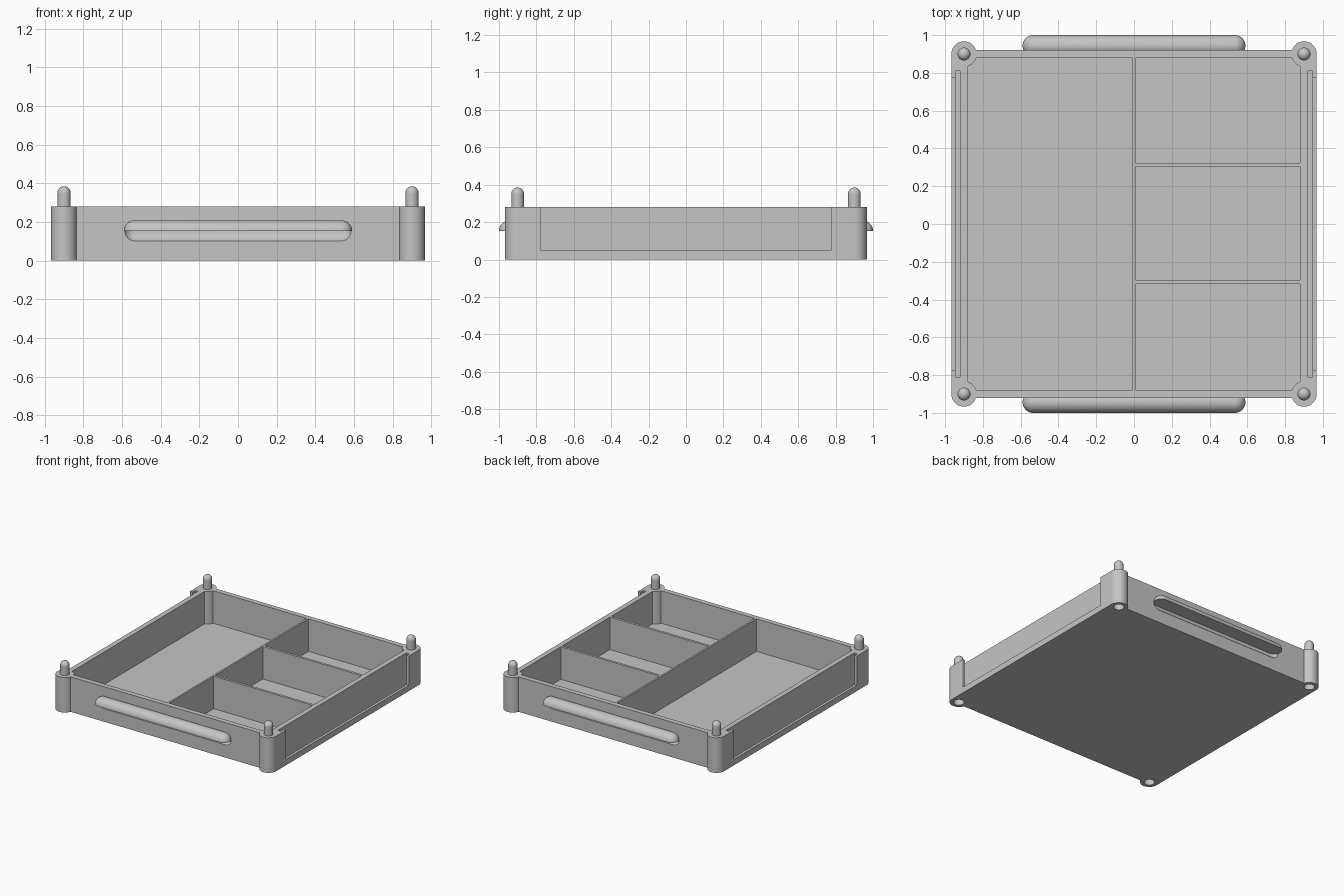
import bpy, bmesh, math
from mathutils import Matrix, Vector

if "Cube" in bpy.data.objects:
    bpy.data.objects.remove(bpy.data.objects["Cube"], do_unlink=True)

HEIGHT, FLOOR = 0.28, 0.02
POST, POST_R = 0.9, 0.067
PIN_R = 0.034
GRIP_Z, GRIP_R, GRIP_Y, GRIP_X = 0.153, 0.056, 0.944, 0.59
FACE_Y = 0.92
CORNERS = [(1, 1), (-1, 1), (-1, -1), (1, -1)]

grey = bpy.data.materials.new("plain grey plastic")
grey.use_nodes = True
grey.diffuse_color = (0.56, 0.56, 0.56, 1)
grey.node_tree.nodes["Principled BSDF"].inputs["Base Color"].default_value = grey.diffuse_color


def make(name, bm):
    bmesh.ops.recalc_face_normals(bm, faces=bm.faces)
    mesh = bpy.data.meshes.new(name)
    bm.to_mesh(mesh)
    bm.free()
    mesh.materials.append(grey)
    obj = bpy.data.objects.new(name, mesh)
    bpy.context.collection.objects.link(obj)
    return obj


def select(obj):
    bpy.ops.object.select_all(action='DESELECT')
    obj.select_set(True)
    bpy.context.view_layer.objects.active = obj


def smooth(obj):
    select(obj)
    bpy.ops.object.shade_smooth_by_angle(angle=math.radians(35))


def cut(target, cutter):
    mod = target.modifiers.new("cut", 'BOOLEAN')
    mod.operation, mod.solver, mod.object = 'DIFFERENCE', 'EXACT', cutter
    select(target)
    bpy.ops.object.modifier_apply(modifier=mod.name)
    bpy.data.objects.remove(cutter, do_unlink=True)


def box(name, lo, hi):
    lo, hi = Vector(lo), Vector(hi)
    bm = bmesh.new()
    bmesh.ops.create_cube(bm, size=1)
    bmesh.ops.scale(bm, vec=hi - lo, verts=bm.verts)
    bmesh.ops.translate(bm, vec=(lo + hi) / 2, verts=bm.verts)
    return make(name, bm)


def prism(name, start, end, steps, z0, z1):
    """Extrude an outline whose four corners are arcs about the posts."""
    bm = bmesh.new()
    verts = []
    for sx, sy in CORNERS:
        arc = []
        for i in range(steps + 1):
            a = math.radians(start + (end - start) * i / steps)
            arc.append((sx * (POST + POST_R * math.cos(a)),
                        sy * (POST + POST_R * math.sin(a)), z0))
        if sx * sy < 0:
            arc.reverse()
        verts += [bm.verts.new(p) for p in arc]
    face = bm.faces.new(verts)
    top = bmesh.ops.extrude_face_region(bm, geom=[face])["geom"]
    bmesh.ops.translate(bm, vec=(0, 0, z1 - z0),
                        verts=[v for v in top if isinstance(v, bmesh.types.BMVert)])
    return make(name, bm)


def pin(name, x, y, z0, z1, r):
    """Round peg with a domed top."""
    bm = bmesh.new()
    bmesh.ops.create_uvsphere(bm, u_segments=32, v_segments=16, radius=r)
    bmesh.ops.bisect_plane(bm, geom=bm.verts[:] + bm.edges[:] + bm.faces[:],
                           plane_co=(0, 0, 0), plane_no=(0, 0, -1), clear_outer=True)
    bmesh.ops.translate(bm, vec=(x, y, z1 - r), verts=bm.verts)
    rim = [e for e in bm.edges if e.is_boundary]
    low = bmesh.ops.extrude_edge_only(bm, edges=rim)["geom"]
    for v in low:
        if isinstance(v, bmesh.types.BMVert):
            v.co.z = z0
    bmesh.ops.holes_fill(bm, edges=[e for e in bm.edges if e.is_boundary], sides=0)
    return make(name, bm)


def half_capsule(name, side, upper):
    """Round-ended bar along x, sliced level with the finger grip."""
    bm = bmesh.new()
    bmesh.ops.create_uvsphere(bm, u_segments=48, v_segments=25, radius=GRIP_R)
    bmesh.ops.rotate(bm, matrix=Matrix.Rotation(math.pi / 2, 3, 'Y'), verts=bm.verts)
    for v in bm.verts:
        v.co.x += math.copysign(GRIP_X - GRIP_R, v.co.x)
    bmesh.ops.translate(bm, vec=(0, side * GRIP_Y, GRIP_Z), verts=bm.verts)
    slices = [((0, 0, GRIP_Z), (0, 0, -1 if upper else 1))]
    if upper:
        slices.append(((0, side * FACE_Y, 0), (0, -side, 0)))
    for co, no in slices:
        bmesh.ops.bisect_plane(bm, geom=bm.verts[:] + bm.edges[:] + bm.faces[:],
                               plane_co=co, plane_no=no, clear_outer=True)
        bmesh.ops.holes_fill(bm, edges=[e for e in bm.edges if e.is_boundary], sides=0)
    return make(name, bm)


# Tray block with rounded corner posts
bulge = math.degrees(math.asin((FACE_Y - POST) / POST_R))
tray = prism("tray_body", 0, 180 - bulge, 24, 0, HEIGHT)

# Compartments, left apart by thin dividers
cavity = prism("cavity_cutter", 270 - bulge, 180 + bulge, 12, FLOOR, HEIGHT + 0.1)
cut(cavity, box("long_divider", (-0.007, -1, -1), (0.007, 1, 1)))
for y in (-0.307, 0.314):
    cut(cavity, box("cross_divider", (0, y - 0.01, -1), (1, y + 0.01, 1)))
cut(tray, cavity)

# Label slots in both sides, each with an open window
for s in (-1, 1):
    for name, x0, x1, y, z in (("slot", 0.92, 0.946, 0.81, 0.025),
                               ("window", 0.935, 1.1, 0.775, 0.047)):
        a, b = sorted((s * x0, s * x1))
        cut(tray, box(name, (a, -y, z), (b, y, HEIGHT + 0.1)))

# Finger grips: scoop in the wall under a rounded ridge
for side, label in ((-1, "front"), (1, "back")):
    cut(tray, half_capsule("scoop", side, False))
    smooth(half_capsule(label + "_grip", side, True))

# Stacking pins on top and matching sockets below
for sx, sy in CORNERS:
    label = ("back" if sy > 0 else "front") + ("_left" if sx > 0 else "_right")
    cut(tray, pin("socket", sx * POST, sy * POST, -0.05, 0.115, PIN_R + 0.005))
    smooth(pin(label + "_pin", sx * POST, sy * POST, HEIGHT - 0.01, 0.385, PIN_R))

smooth(tray)
